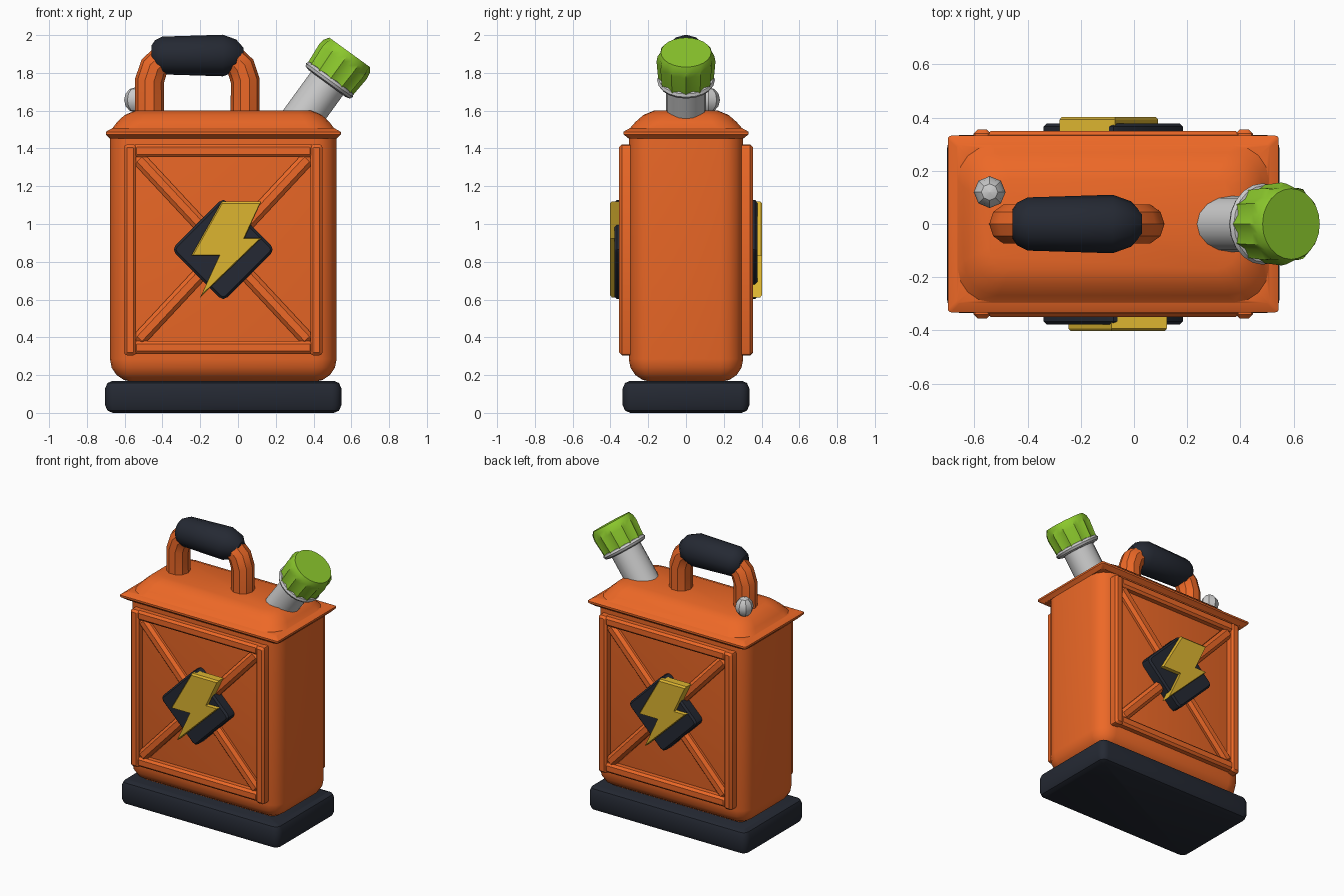
import bpy, bmesh
from math import pi, sin, cos, radians
from mathutils import Matrix, Vector

if "Cube" in bpy.data.objects:
    bpy.data.objects.remove(bpy.data.objects["Cube"])

CX = -0.078  # middle of the can body


def material(name, rgb):
    m = bpy.data.materials.new(name)
    m.diffuse_color = (*rgb, 1)
    m.use_nodes = True
    m.node_tree.nodes["Principled BSDF"].inputs["Base Color"].default_value = m.diffuse_color
    return m


ORANGE = material("orange", (0.85, 0.14, 0.02))
DARK = material("dark_rubber", (0.018, 0.022, 0.033))
GREEN = material("green", (0.26, 0.58, 0.026))
YELLOW = material("yellow", (0.72, 0.46, 0.03))


def loft(name, rings, mat=None, matrix=Matrix()):
    """Skin a stack of equal-length point rings and cap both ends."""
    bm = bmesh.new()
    vs = [[bm.verts.new(matrix @ Vector(p)) for p in ring] for ring in rings]
    n = len(vs[0])
    for a, b in zip(vs, vs[1:]):
        for i in range(n):
            j = (i + 1) % n
            bm.faces.new((a[i], a[j], b[j], b[i]))
    bm.faces.new(vs[0][::-1])
    bm.faces.new(vs[-1])
    bmesh.ops.recalc_face_normals(bm, faces=bm.faces)
    me = bpy.data.meshes.new(name)
    bm.to_mesh(me)
    bm.free()
    ob = bpy.data.objects.new(name, me)
    bpy.context.collection.objects.link(ob)
    if mat:
        me.materials.append(mat)
    return ob


def rrect(hx, hy, z, r, seg=4):
    """Rounded rectangle ring."""
    pts = []
    for k, (sx, sy) in enumerate(((1, 1), (-1, 1), (-1, -1), (1, -1))):
        for i in range(seg + 1):
            a = (k + i / seg) * pi / 2
            pts.append((sx * (hx - r) + r * cos(a), sy * (hy - r) + r * sin(a), z))
    return pts


def circle(r, z, n, r2=None):
    """Circle ring; r2 gives every other point its own radius."""
    return [((r2 if r2 and i % 2 else r) * cos(2 * pi * i / n),
             (r2 if r2 and i % 2 else r) * sin(2 * pi * i / n), z) for i in range(n)]


MID = Matrix.Translation((CX, 0, 0))

# Rubber foot
loft("base", [rrect(0.625 - d, 0.335 - d, z, 0.05 - d) for d, z in
              ((0.04, 0), (0.012, 0.012), (0, 0.04), (0, 0.13), (0.012, 0.158), (0.04, 0.17))],
     DARK, MID)

# Can body with rounded bottom and corners
R = 0.12
arc = [(R * (1 - sin(t * pi / 8)), 0.165 + R * (1 - cos(t * pi / 8))) for t in range(5)]
loft("body", [rrect(0.60 - d, 0.303 - d, z, max(R - d, 0.02)) for d, z in arc + [(0, 1.48)]],
     ORANGE, MID)

# Lid: square-cornered flange rising into a soft dome
loft("lid", [rrect(*p) for p in (
    (0.60, 0.303, 1.452, 0.02), (0.622, 0.332, 1.475, 0.012), (0.622, 0.332, 1.488, 0.012),
    (0.588, 0.298, 1.507, 0.01), (0.585, 0.295, 1.509, 0.13), (0.562, 0.268, 1.54, 0.13),
    (0.522, 0.226, 1.577, 0.11), (0.467, 0.17, 1.60, 0.08))], ORANGE, MID)


def bar(name, x, z, hx, hz, y0, y1, angle, r, c, mat, side):
    """Chamfered slab lying on the front or back face."""
    m = side @ Matrix.Translation((x, z, 0)) @ Matrix.Rotation(angle, 4, 'Z')
    loft(name, [rrect(hx, hz, y0, r, 2), rrect(hx, hz, y1 - c, r, 2),
                rrect(hx - c, hz - c, y1, max(r - c, 0.004), 2)], mat, m)


BOLT = [(-0.007, 1.12), (0.202, 1.12), (0.112, 0.925), (0.202, 0.925),
        (-0.122, 0.612), (-0.02, 0.833), (-0.169, 0.833)]
bc = Vector((0.015, 0.878))

for label, turn in (("front", 0), ("back", pi)):
    side = MID @ Matrix.Rotation(turn, 4, 'Z') @ Matrix.Rotation(pi / 2, 4, 'X')
    # Raised frame
    for s, n in ((-1, "left"), (1, "right")):
        bar(f"{label}_frame_{n}", s * 0.493, 0.863, 0.032, 0.558, 0.24, 0.355, 0, 0.015, 0.015, ORANGE, side)
    for z, n in ((0.347, "bottom"), (1.388, "top")):
        bar(f"{label}_frame_{n}", 0, z, 0.475, 0.034, 0.24, 0.35, 0, 0.01, 0.015, ORANGE, side)
    # Cross brace
    for s, n in ((-1, "falling"), (1, "rising")):
        bar(f"{label}_brace_{n}", 0, 0.867, 0.67, 0.038, 0.27, 0.342 + 0.002 * s,
            s * radians(47), 0.01, 0.02, ORANGE, side)
    # Diamond badge and bolt
    bar(f"{label}_diamond", 0, 0.865, 0.194, 0.194, 0.29, 0.378, pi / 4, 0.03, 0.012, DARK, side)
    rings = []
    for k, y in ((1, 0.34), (1, 0.393), (0.95, 0.403)):
        rings.append([(*(bc + (Vector(p) - bc) * k), y) for p in BOLT])
    loft(f"{label}_bolt", rings, YELLOW, side)

# Handle tube
cu = bpy.data.curves.new("handle", 'CURVE')
cu.dimensions = '3D'
cu.bevel_depth = 0.077
cu.bevel_resolution = 3
cu.use_fill_caps = True
path = [(-0.468, 1.56), (-0.468, 1.76), (-0.445, 1.83), (-0.385, 1.89),
        (-0.045, 1.89), (0.015, 1.83), (0.038, 1.76), (0.038, 1.56)]
sp = cu.splines.new('POLY')
sp.points.add(len(path) - 1)
for p, (x, z) in zip(sp.points, path):
    p.co = (x, 0, z, 1)
handle = bpy.data.objects.new("handle", cu)
bpy.context.collection.objects.link(handle)
cu.materials.append(ORANGE)
bpy.context.view_layer.objects.active = handle
handle.select_set(True)
bpy.ops.object.convert(target='MESH')

# Rubber grip around the top of the handle
loft("grip", [circle(r, x, 12) for x, r in (
    (-0.457, 0.055), (-0.44, 0.08), (-0.40, 0.10), (-0.08, 0.11), (-0.01, 0.085), (0.03, 0.04))],
    DARK, Matrix.Translation((0, 0, 1.892)) @ Matrix.Rotation(pi / 2, 4, 'Y'))

# Tilted spout, collar and fluted cap (local origin at the cap top)
tilt = Matrix.Translation((0.59, 0, 1.907)) @ Matrix.Rotation(radians(36), 4, 'Y')
loft("spout", [circle(0.105, -0.5, 16), circle(0.105, -0.12, 16)], None, tilt)
loft("collar", [circle(r, z, 20) for r, z in (
    (0.12, -0.202), (0.145, -0.195), (0.153, -0.18), (0.145, -0.165), (0.12, -0.158))], None, tilt)
loft("cap", [circle(0.147, -0.175, 24, 0.132), circle(0.156, -0.06, 24, 0.139),
             circle(0.151, -0.025, 24, 0.14), circle(0.133, 0.002, 24)], GREEN, tilt)

# Small vent knob behind the handle
loft("vent_knob", [circle(0.058 * sin(t * pi / 6) + 0.002, -0.066 * cos(t * pi / 6), 8)
                   for t in range(7)], None, Matrix.Translation((-0.543, 0.12, 1.657)))

bpy.ops.object.select_all(action='SELECT')
bpy.ops.object.shade_smooth_by_angle(angle=radians(32))
